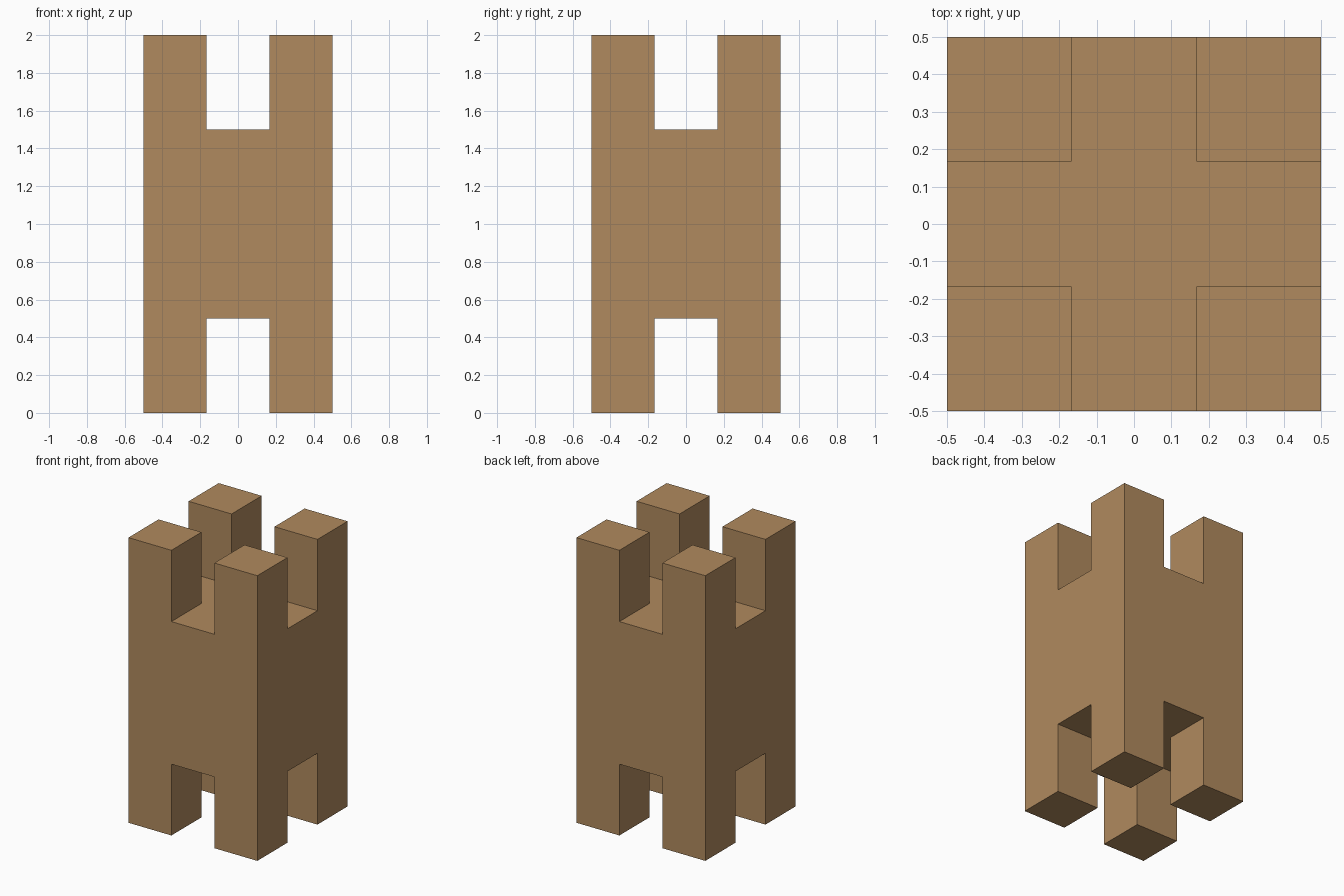
import bpy, bmesh
from mathutils import Vector

if "Cube" in bpy.data.objects:
    bpy.data.objects.remove(bpy.data.objects["Cube"])

HALF = 0.5      # half the block width
NOTCH = 1 / 6   # half the notch width
LEG = 0.5       # height of each corner post

wood = bpy.data.materials.new("light_brown")
wood.diffuse_color = (0.434, 0.254, 0.112, 1)
wood.use_nodes = True
wood.node_tree.nodes["Principled BSDF"].inputs["Base Color"].default_value = wood.diffuse_color

# Central block, from z = 0.5 to z = 1.5
bm = bmesh.new()
bmesh.ops.create_cube(bm, size=1)
bmesh.ops.translate(bm, verts=bm.verts, vec=(0, 0, 1))

# Slice it into a 3 x 3 layout
for axis in (Vector((1, 0, 0)), Vector((0, 1, 0))):
    for side in (-NOTCH, NOTCH):
        bmesh.ops.bisect_plane(bm, geom=bm.verts[:] + bm.edges[:] + bm.faces[:],
                               plane_co=axis * side, plane_no=axis)

# Pull the four corner squares out of the top and the bottom as posts
bm.normal_update()
corners = []
for f in bm.faces:
    c = f.calc_center_median()
    if abs(f.normal.z) > 0.9 and abs(c.x) > NOTCH and abs(c.y) > NOTCH:
        corners.append(f)
posts = bmesh.ops.extrude_discrete_faces(bm, faces=corners)["faces"]
for f in posts:
    step = LEG if f.calc_center_median().z > 1 else -LEG
    bmesh.ops.translate(bm, verts=f.verts[:], vec=(0, 0, step))
bmesh.ops.recalc_face_normals(bm, faces=bm.faces)

mesh = bpy.data.meshes.new("notched_block")
bm.to_mesh(mesh)
bm.free()
mesh.materials.append(wood)
block = bpy.data.objects.new("notched_block", mesh)
bpy.context.collection.objects.link(block)
